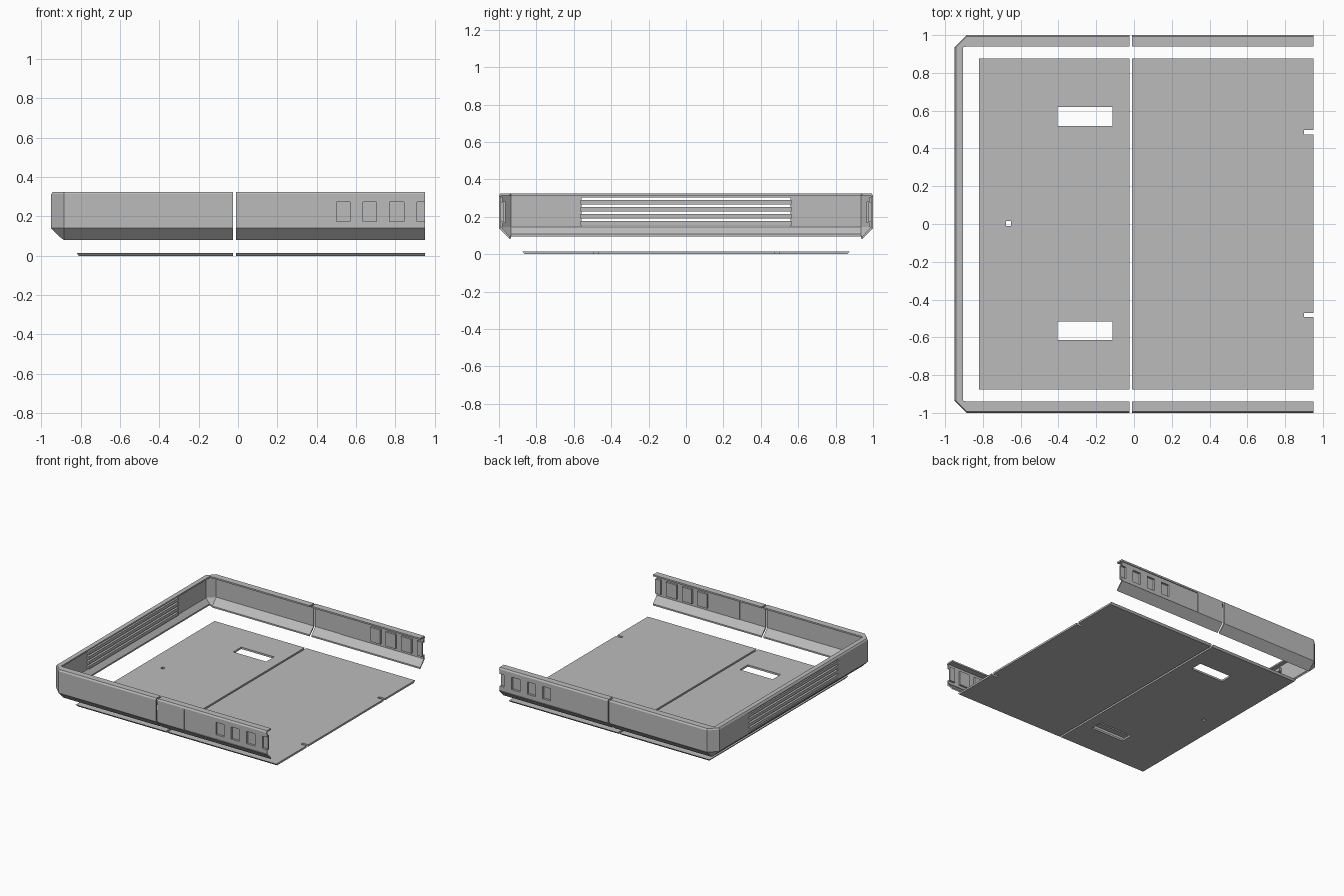
import bpy
import bmesh

cube = bpy.data.objects.get("Cube")
if cube:
    bpy.data.objects.remove(cube, do_unlink=True)

grey = bpy.data.materials.new("plain_grey")
grey.use_nodes = True
grey.diffuse_color = (0.5, 0.5, 0.5, 1)
grey.node_tree.nodes["Principled BSDF"].inputs["Base Color"].default_value = (0.5, 0.5, 0.5, 1)

T = 0.012                # sheet thickness
TOP, FOLD = 0.325, 0.14  # rim height and start of the lower slope
SIDE, END = 0.06, 0.045  # depth of the rims


def finish(name, bm):
    bmesh.ops.recalc_face_normals(bm, faces=bm.faces)
    mesh = bpy.data.meshes.new(name)
    bm.to_mesh(mesh)
    bm.free()
    mesh.materials.append(grey)
    obj = bpy.data.objects.new(name, mesh)
    bpy.context.collection.objects.link(obj)
    return obj


def boxes(name, spans):
    """One mesh of boxes, each given as three (low, high) spans."""
    bm = bmesh.new()
    for span in spans:
        for v in bmesh.ops.create_cube(bm, size=1)["verts"]:
            v.co = [min(s) if c < 0 else max(s) for c, s in zip(v.co, span)]
    return finish(name, bm)


def combine(obj, spans, operation):
    """Join or cut boxes and bake the result into the object."""
    tool = boxes("tool", spans)
    mod = obj.modifiers.new("bool", "BOOLEAN")
    mod.operation, mod.solver, mod.object = operation, "EXACT", tool
    graph = bpy.context.evaluated_depsgraph_get()
    baked = bpy.data.meshes.new_from_object(obj.evaluated_get(graph))
    obj.modifiers.clear()
    obj.data = baked
    bpy.data.objects.remove(tool, do_unlink=True)


def rail(name, stations):
    """Sweep the folded sheet section along (x, y, inward x, inward y, depth)."""
    bm = bmesh.new()
    rings = []
    for x, y, dx, dy, depth in stations:
        low = FOLD - depth
        section = [(0, FOLD), (0, TOP - T), (0.008, TOP), (depth, TOP),
                   (depth, TOP - T), (T, TOP - T), (T, FOLD + 0.005),
                   (depth, low + T), (depth, low)]
        rings.append([bm.verts.new((x + dx * d, y + dy * d, z)) for d, z in section])
    n = len(rings[0])
    for a, b in zip(rings, rings[1:]):
        for i in range(n):
            j = (i + 1) % n
            bm.faces.new((a[i], a[j], b[j], b[i]))
    bm.faces.new(rings[0])
    bm.faces.new(rings[-1])
    return finish(name, bm)


# U-shaped frame half with cut corners
half = [(-0.025, -1, 0, 1, SIDE), (-0.885, -1, 0, 1, SIDE), (-0.95, -0.935, 1, 0, END)]
mirrored = [(x, -y, dx, -dy, d) for x, y, dx, dy, d in reversed(half)]
frame = rail("end_frame", half + mirrored)

# Vent opening and its slats
combine(frame, [((-1, -0.92), (-0.56, 0.56), (0.148, 0.302))], "DIFFERENCE")
slats = [((-0.948, -0.92), (-0.565, 0.565), (z - 0.012, z + 0.012))
         for z in (0.165, 0.203, 0.241, 0.279)]
boxes("vent_slats", slats)

# Straight side rails with a sunken panel and a row of pockets
pockets = [(0.5, 0.57), (0.635, 0.705), (0.77, 0.845), (0.91, 0.95)]
for side, name in ((-1, "front_rail"), (1, "back_rail")):
    obj = rail(name, [(x, side, 0, -side, SIDE) for x in (-0.01, 0.95)])

    def depth(a, b):
        return (side * (1 - a), side * (1 - b))

    panel_z, pocket_z = (0.146, 0.305), (0.175, 0.273)
    combine(obj, [((0.215, 0.95), depth(0.006, 0.018), panel_z)], "UNION")
    combine(obj, [((a - 0.008, min(b + 0.008, 0.95)), depth(0.01, 0.034),
                   (0.167, 0.281)) for a, b in pockets], "UNION")
    combine(obj, [((0.225, 1), depth(-0.05, 0.007), (FOLD, 0.305))], "DIFFERENCE")
    combine(obj, [((a, b if b < 0.94 else 1), depth(-0.05, 0.024), pocket_z)
                  for a, b in pockets], "DIFFERENCE")


def plate(name, x0, x1, left_slope, holes):
    """Thin floor sheet whose outer edges slope in towards the bottom."""
    obj = boxes(name, [((x0, x1), (-0.875, 0.875), (0, 0.015))])
    for v in obj.data.vertices:
        if v.co.z < 0.01:
            v.co.y *= 0.985
            if v.co.x < x0 + 0.01:
                v.co.x += left_slope
    combine(obj, [(sx, sy, (-0.1, 0.1)) for sx, sy in holes], "DIFFERENCE")


# Floor plates
plate("floor_plate_right", -0.82, -0.025, 0.01,
      [((-0.405, -0.115), (0.52, 0.62)), ((-0.405, -0.115), (-0.615, -0.515)),
       ((-0.678, -0.652), (-0.01, 0.015))])
plate("floor_plate_left", -0.01, 0.95, 0,
      [((0.9, 1), (0.475, 0.497)), ((0.9, 1), (-0.492, -0.47))])
